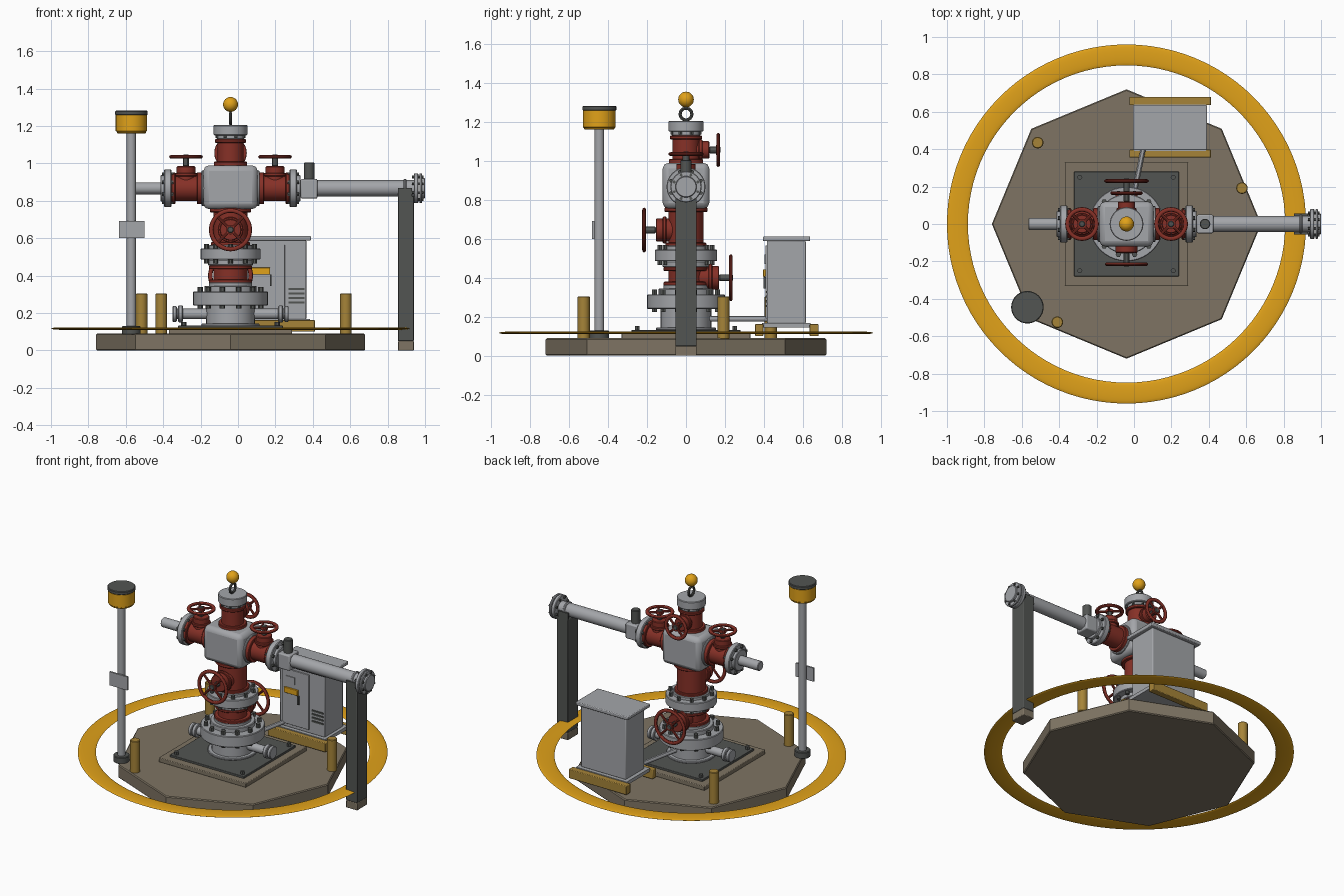
import bpy, bmesh
from math import cos, sin, pi
from mathutils import Vector, Matrix

if "Cube" in bpy.data.objects:
    bpy.data.objects.remove(bpy.data.objects["Cube"])


def material(name, rgb):
    m = bpy.data.materials.new(name)
    m.use_nodes = True
    m.diffuse_color = (*rgb, 1)
    m.node_tree.nodes["Principled BSDF"].inputs["Base Color"].default_value = (*rgb, 1)
    return m


GREY = material("light grey steel", (.37, .38, .40))
RED = material("oxide red", (.24, .03, .02))
DARK = material("dark grey", (.085, .09, .085))
BROWN = material("brown concrete", (.21, .175, .125))
YELLOW = material("safety yellow", (.75, .36, .01))
OCHRE = material("ochre paint", (.38, .23, .04))

X, Y, Z = Vector((1, 0, 0)), Vector((0, 1, 0)), Vector((0, 0, 1))
CX = -.04
WING_Z = .867
parts = []


def finish(name, bm, mat, bevel=0):
    bmesh.ops.remove_doubles(bm, verts=bm.verts, dist=1e-5)
    bmesh.ops.recalc_face_normals(bm, faces=bm.faces)
    mesh = bpy.data.meshes.new(name)
    bm.to_mesh(mesh)
    bm.free()
    mesh.materials.append(mat)
    ob = bpy.data.objects.new(name, mesh)
    bpy.context.collection.objects.link(ob)
    if bevel:
        mod = ob.modifiers.new("edge", 'BEVEL')
        mod.width, mod.segments, mod.limit_method = bevel, 2, 'ANGLE'
    parts.append(ob)
    return ob


def frame(origin, axis):
    q = Vector(axis).to_track_quat('Z', 'Y')
    return Matrix.Translation(origin) @ q.to_matrix().to_4x4()


def spin(bm, profile, origin, axis=Z, n=32, closed=False):
    """Turn (radius, distance) points about an axis."""
    m = frame(origin, axis)
    rings = [[bm.verts.new(m @ Vector((r * cos(2 * pi * i / n), r * sin(2 * pi * i / n), h)))
              for i in range(n)] for r, h in profile]
    pairs = list(zip(rings, rings[1:])) + ([(rings[-1], rings[0])] if closed else [])
    for a, b in pairs:
        for i in range(n):
            j = (i + 1) % n
            bm.faces.new((a[i], a[j], b[j], b[i]))


def rod(bm, r, a, b, origin, axis=Z, n=32, c=0):
    """Solid cylinder from distance a to b, with chamfer c."""
    spin(bm, [(0, a), (r - c, a), (r, a + c), (r, b - c), (r - c, b), (0, b)], origin, axis, n)


def cylinder(name, mat, r, a, b, origin, axis=Z, n=32, c=.004):
    bm = bmesh.new()
    rod(bm, r, a, b, origin, axis, n, c)
    return finish(name, bm, mat)


def torus(bm, major, minor, origin, axis=Z, flat=1, n=48, k=12):
    ring = [(major + minor * cos(2 * pi * i / k), flat * minor * sin(2 * pi * i / k)) for i in range(k)]
    spin(bm, ring, origin, axis, n, closed=True)


def box(name, mat, lo, hi, bevel=0):
    bm = bmesh.new()
    lo, hi = Vector(lo), Vector(hi)
    bmesh.ops.create_cube(bm, size=1, matrix=Matrix.Translation((lo + hi) / 2) @ Matrix.Diagonal((*(hi - lo), 1)))
    return finish(name, bm, mat, bevel)


def bolts(name, r, a, b, origin, axis=Z, count=8, size=.013):
    bm = bmesh.new()
    m = frame(origin, axis)
    for i in range(count):
        t = 2 * pi * (i + .5) / count
        rod(bm, size, a, b, m @ Vector((r * cos(t), r * sin(t), 0)), axis, 6)
    finish(name, bm, DARK)


def valve_drive(name, origin, axis, bonnet_r, bonnet_end, wheel_d, wheel_r):
    """Bonnet, stem and spoked handwheel."""
    cylinder(name + "_bonnet", RED, bonnet_r, 0, bonnet_end, origin, axis)
    cylinder(name + "_bonnet_flange", RED, bonnet_r * 1.18, bonnet_end - .055, bonnet_end - .035, origin, axis)
    cylinder(name + "_stem", DARK, .017, bonnet_end, wheel_d + .012, origin, axis, 12)
    bm = bmesh.new()
    m = frame(origin, axis)
    hub = m @ Vector((0, 0, wheel_d))
    torus(bm, wheel_r - .012, .012, hub, axis, .8)
    rod(bm, .025, -.01, .008, hub, axis, 16)
    for i in range(4):
        t = pi / 4 + i * pi / 2
        rod(bm, .008, 0, wheel_r - .012, hub, m.to_3x3() @ Vector((cos(t), sin(t), 0)), 8)
    finish(name + "_handwheel", bm, RED)


# Foundation, mounting plates and guard ring
C = Vector((CX, 0, 0))
cylinder("octagonal_pad", BROWN, .72, 0, .09, C, Z, 8, .006)
box("plinth", BROWN, (CX - .33, -.33, .088), (CX + .33, .33, .118), .004)
box("base_plate", DARK, (CX - .28, -.28, .116), (CX + .28, .28, .132), .003)
for sx in (-1, 1):
    for sy in (-1, 1):
        cylinder("anchor_bolt", DARK, .014, .13, .152, (CX + sx * .25, sy * .25, 0), Z, 6, 0)
bm = bmesh.new()
torus(bm, .904, .056, C + Z * .117, Z, .12, 96, 16)
finish("guard_ring", bm, YELLOW)

# Vertical stack: name, colour, radius, bottom, top
for name, mat, r, a, b in [
        ("casing_foot", GREY, .155, .13, .145), ("casing_head", GREY, .13, .13, .25),
        ("casing_flange", GREY, .2, .24, .315), ("tubing_head", GREY, .14, .31, .345),
        ("tubing_neck", GREY, .115, .34, .365), ("lower_valve_body", RED, .09, .36, .46),
        ("lower_valve_foot", RED, .115, .36, .38), ("lower_valve_collar", RED, .115, .435, .455),
        ("spool_lower_collar", GREY, .12, .455, .485), ("spool_flange", GREY, .16, .485, .545),
        ("spool_collar", GREY, .115, .54, .565), ("master_valve_body", RED, .09, .56, .76),
        ("master_valve_foot", RED, .105, .56, .58), ("master_valve_collar", RED, .11, .738, .762),
        ("swab_valve_foot", RED, .088, .985, 1.01), ("swab_valve_body", RED, .07, 1.0, 1.13),
        ("swab_valve_collar", RED, .083, 1.11, 1.13), ("cap_collar", GREY, .075, 1.13, 1.155),
        ("tree_cap", GREY, .09, 1.15, 1.205)]:
    cylinder(name, mat, r, a, b, C, Z, 40)
bolts("casing_bolts", .168, .225, .34, C, count=12, size=.015)
bolts("spool_bolts", .135, .465, .568, C, count=10)
bolts("cap_bolts", .077, 1.135, 1.152, C, count=8, size=.009)
valve_drive("lower_valve", C + Z * .4, Y, .06, .17, .23, .12)
valve_drive("master_valve", C + Z * .645, -Y, .058, .155, .215, .115)
valve_drive("swab_valve", C + Z * 1.056, Y, .045, .12, .165, .087)

# Lifting eye and ball
bm = bmesh.new()
torus(bm, .03, .008, C + Z * 1.24, X, 1, 24, 8)
finish("lifting_eye", bm, DARK)
bm = bmesh.new()
bmesh.ops.create_uvsphere(bm, u_segments=24, v_segments=16, radius=.04, matrix=Matrix.Translation(C + Z * 1.315))
finish("top_ball", bm, YELLOW)

# Cross block and the mirrored wing valves
box("cross_block", GREY, (CX - .145, -.12, .755), (CX + .145, .12, .99), .03)
for side, s in (("right", -1), ("left", 1)):
    o, ax = C + Z * WING_Z, X * s
    for name, mat, r, a, b in [
            ("cross_boss", GREY, .095, .13, .155), ("inner_collar", RED, .085, .15, .18),
            ("wing_body", RED, .067, .17, .31), ("outer_collar", RED, .085, .295, .318),
            ("wing_flange", GREY, .1, .316, .355), ("wing_hub", GREY, .07, .35, .375)]:
        cylinder(side + "_" + name, mat, r, a, b, o, ax)
    bolts(side + "_wing_bolts", .083, .305, .366, o, ax, 8, .01)
    valve_drive(side + "_wing_valve", o + ax * .238, Z, .05, .118, .168, .09)

    # Casing side outlets
    o = C + Z * .195
    cylinder(side + "_casing_outlet", GREY, .028, .1, .3, o, ax, 16)
    cylinder(side + "_outlet_flange", GREY, .045, .255, .28, o, ax, 24)
    cylinder(side + "_outlet_cap", GREY, .042, .287, .31, o, ax, 24)

# Kill stub and long flow line
W = Z * WING_Z
cylinder("kill_stub", GREY, .032, .4, .565, W, -X, 20)
box("choke_block", GREY, (.335, -.05, WING_Z - .055), (.425, .05, WING_Z + .05), .008)
cylinder("choke_stem", DARK, .028, .91, 1.005, (.38, 0, 0), Z, 20)
for name, r, a, b in [("flow_line", .043, .41, .96), ("flow_collar", .05, .885, .9),
                      ("end_flange", .08, .94, .965), ("end_cap", .08, .97, .985),
                      ("end_hub", .055, .98, 1.0)]:
    cylinder(name, GREY, r, a, b, W, X)
bolts("end_bolts", .065, .93, .992, W, X, 8, .008)

# Flow line support
box("support_post", DARK, (.855, -.055, .05), (.94, .055, .825), .004)
box("support_foot", BROWN, (.855, -.055, 0), (.94, .055, .05), .004)
for sy in (-1, 1):
    box("support_saddle", DARK, (.855, sy * .049 - .006, .82), (.93, sy * .049 + .006, .868))

# Beacon mast
M = Vector((-.57, -.445, 0))
cylinder("mast_foot", DARK, .05, .085, .13, M)
cylinder("mast_pole", GREY, .025, .12, 1.17, M, Z, 20)
cylinder("beacon_rim", YELLOW, .078, 1.16, 1.18, M)
cylinder("beacon", YELLOW, .084, 1.17, 1.262, M)
cylinder("beacon_lid", DARK, .087, 1.258, 1.282, M)
box("mast_sign", GREY, (-.636, -.482, .6), (-.5, -.47, .692))

# Bollards
for x, y in ((-.515, .435), (.577, .192), (-.41, -.525)):
    cylinder("bollard", OCHRE, .031, .085, .305, (x, y, 0), Z, 20)

# Control cabinet on skids
for y0, y1 in ((.355, .397), (.635, .68)):
    box("cabinet_skid", OCHRE, (-.025, y0, .1), (.412, y1, .162), .004)
box("cabinet_floor", GREY, (.0, .39, .145), (.385, .64, .168))
box("cabinet_body", GREY, (.025, .415, .165), (.365, .615, .59), .006)
box("cabinet_roof", GREY, (-.005, .395, .588), (.39, .637, .612), .005)
box("cabinet_door", GREY, (.045, .407, .19), (.25, .416, .565), .002)
box("door_handle", DARK, (.17, .397, .345), (.18, .41, .405))
box("warning_plate", YELLOW, (.07, .395, .405), (.172, .409, .443), .003)
box("label_plate", GREY, (.08, .402, .47), (.145, .409, .52))
for i in range(4):
    z = .25 + i * .024
    box("louvre", DARK, (.27, .409, z), (.355, .417, z + .011))

# Conduit from cabinet to wellhead
a, b = Vector((.055, .43, .19)), Vector((-.01, .11, .19))
cylinder("conduit", GREY, .014, 0, (b - a).length, a, b - a, 12, 0)

# Smooth the round parts, keeping edges crisp
bpy.ops.object.select_all(action='DESELECT')
for ob in parts:
    ob.select_set(True)
bpy.context.view_layer.objects.active = parts[0]
bpy.ops.object.shade_smooth_by_angle(angle=pi / 6)
